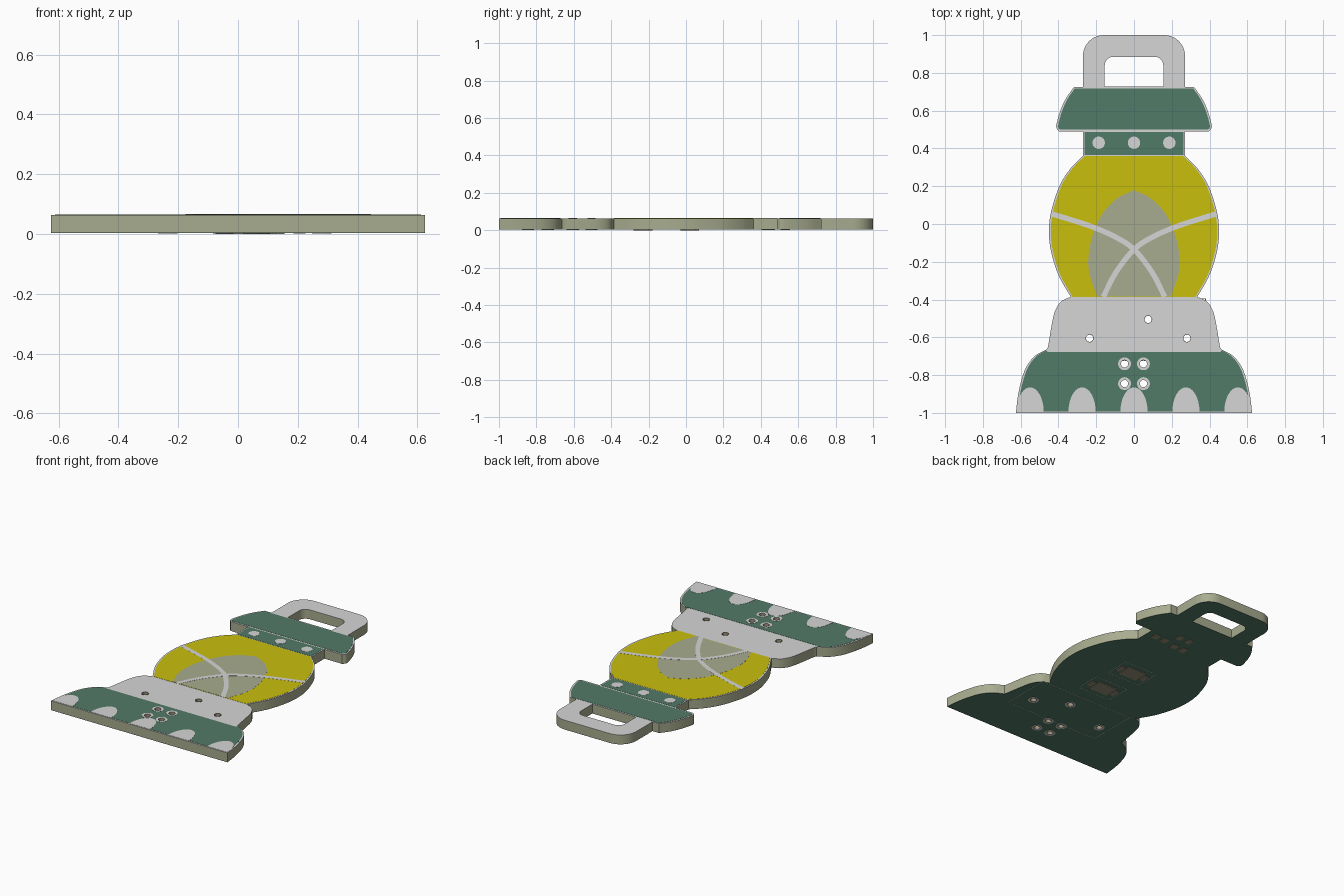
import bpy, bmesh, math
from mathutils import Vector

if "Cube" in bpy.data.objects:
    bpy.data.objects.remove(bpy.data.objects["Cube"])


def material(name, srgb):
    lin = [c / 12.92 if c <= 0.04045 else ((c + 0.055) / 1.055) ** 2.4 for c in srgb]
    m = bpy.data.materials.new(name)
    m.diffuse_color = (*lin, 1)
    m.use_nodes = True
    m.node_tree.nodes["Principled BSDF"].inputs["Base Color"].default_value = m.diffuse_color
    return m


SILK = material("light grey", (0.84, 0.84, 0.84))
GREEN = material("mask green", (0.32, 0.48, 0.41))
YELLOW = material("yellow", (0.79, 0.75, 0.05))
BARE = material("bare board", (0.66, 0.675, 0.56))
COPPER = material("tinned pad", (0.60, 0.57, 0.48))


def spline(pts, n=8):
    """Smooth curve through the points."""
    p = [Vector(q) for q in pts]
    p = [2 * p[0] - p[1]] + p + [2 * p[-1] - p[-2]]
    out = []
    for a, b, c, d in zip(p, p[1:], p[2:], p[3:]):
        for i in range(n):
            t = i / n
            v = 0.5 * (2 * b + (c - a) * t + (2 * a - 5 * b + 4 * c - d) * t * t
                       + (3 * b - a - 3 * c + d) * t ** 3)
            out.append(tuple(v))
    return out + [tuple(pts[-1])]


def mirror(half):
    return half + [(-x, y) for x, y in reversed(half)]


def ellipse(x, y, rx, ry=None, a0=0, a1=360, n=32):
    ry = ry or rx
    k = n if a1 - a0 == 360 else n + 1
    ang = [math.radians(a0 + (a1 - a0) * i / n) for i in range(k)]
    return [(x + rx * math.cos(a), y + ry * math.sin(a)) for a in ang]


def corner(x, y, r):
    """Rounded top right corner."""
    return ellipse(x - r, y - r, r, a0=0, a1=90, n=10)


def rect(x, y, w, h):
    return [(x - w / 2, y - h / 2), (x + w / 2, y - h / 2),
            (x + w / 2, y + h / 2), (x - w / 2, y + h / 2)]


def plate(name, loops, z0, z1, mat, smooth=False):
    """Extrude a flat outline (first loop) with holes (other loops)."""
    bm = bmesh.new()
    for loop in loops:
        pts = [p for i, p in enumerate(loop) if math.dist(p, loop[i - 1]) > 1e-5]
        vs = [bm.verts.new((x, y, z0)) for x, y in pts]
        for i, v in enumerate(vs):
            bm.edges.new((vs[i - 1], v))
    bmesh.ops.triangle_fill(bm, use_beauty=True, edges=bm.edges[:], normal=(0, 0, 1))
    ext = bmesh.ops.extrude_face_region(bm, geom=bm.faces[:], use_keep_orig=True)
    top = [g for g in ext["geom"] if isinstance(g, bmesh.types.BMVert)]
    bmesh.ops.translate(bm, verts=top, vec=(0, 0, z1 - z0))
    bmesh.ops.recalc_face_normals(bm, faces=bm.faces[:])
    me = bpy.data.meshes.new(name)
    bm.to_mesh(me)
    bm.free()
    me.materials.append(mat)
    ob = bpy.data.objects.new(name, me)
    bpy.context.collection.objects.link(ob)
    if smooth:
        bpy.ops.object.select_all(action='DESELECT')
        ob.select_set(True)
        bpy.context.view_layer.objects.active = ob
        bpy.ops.object.shade_smooth_by_angle(angle=math.radians(30))
    return ob


# Lantern outline, right half, from the bottom up
foot = spline([(0.625, -1), (0.613, -0.9), (0.588, -0.8), (0.56, -0.74),
               (0.52, -0.695), (0.46, -0.662)])
collar = spline([(0.455, -0.65), (0.435, -0.53), (0.418, -0.46),
                 (0.385, -0.41), (0.335, -0.386)])
globe = spline([(0.335, -0.386), (0.40, -0.27), (0.438, -0.15), (0.45, -0.05),
                (0.44, 0.06), (0.395, 0.2), (0.335, 0.295), (0.27, 0.36)])
cap = [(0.395, 0.49)] + spline([(0.408, 0.503), (0.411, 0.525), (0.39, 0.60),
                                (0.36, 0.665), (0.318, 0.725)])
outline = mirror(foot + collar + globe + [(0.27, 0.49)] + cap
                 + [(0.27, 0.725)] + corner(0.27, 1, 0.11))
window = mirror([(0.155, 0.727)] + corner(0.155, 0.885, 0.045))

pins = [(x, y) for x in (-0.05, 0.05) for y in (-0.74, -0.845)]
mounts = [(0.075, -0.505), (-0.235, -0.605), (0.28, -0.605)]
R = 0.022
pin_holes = [ellipse(x, y, R) for x, y in pins]
holes = pin_holes + [ellipse(x, y, R) for x, y in mounts]

# Board core with its coatings
plate("board_core", [outline, window] + holes, 0.005, 0.063, BARE, True)
plate("top_print", [outline, window] + holes, 0.063, 0.064, SILK)
plate("bottom_mask", [outline, window] + holes, 0.004, 0.005, GREEN)


def inset(pts, d=0.010):
    return [(x - d, y) for x, y in pts]


# Coloured areas on the top
plate("base_green", [mirror([(0.612, -0.992)] + inset(foot[2:-2])
                            + [(0.455, -0.678)])] + pin_holes, 0.064, 0.065, GREEN)
plate("globe_yellow", [mirror(inset(globe))], 0.064, 0.065, YELLOW)
plate("neck_green", [rect(0, 0.427, 0.524, 0.122)], 0.064, 0.065, GREEN)
plate("cap_green", [mirror([(0.388, 0.500)] + inset(cap[2:-1]) + [(0.31, 0.718)])],
      0.064, 0.065, GREEN)
plate("flame_window", [mirror(spline([(0.195, -0.383), (0.232, -0.28), (0.242, -0.19),
                                      (0.222, -0.07), (0.17, 0.05), (0.09, 0.135),
                                      (0, 0.18)]))], 0.065, 0.0655, BARE)

# Crossed guard wires over the globe
wire = [Vector(p) for p in spline([(0.44, 0.055), (0.24, -0.008), (0.10, -0.068),
                                   (0, -0.135), (-0.095, -0.255), (-0.163, -0.386)])]
left, right = [], []
for i, p in enumerate(wire):
    t = (wire[min(i + 1, len(wire) - 1)] - wire[max(i - 1, 0)]).normalized() * 0.014
    left.append((p.x - t.y, p.y + t.x))
    right.append((p.x + t.y, p.y - t.x))
band = left + right[::-1]
for side, s in (("right", 1), ("left", -1)):
    plate("guard_wire_" + side, [[(s * x, y) for x, y in band]],
          0.0655, 0.066 + 0.0003 * s, SILK)

# Neck dots and base scallops
for x in (-0.187, 0, 0.187):
    plate("neck_dot", [ellipse(x, 0.43, 0.033)], 0.065, 0.066, SILK)
for x in (-0.55, -0.275, 0, 0.275, 0.55):
    plate("base_scallop", [ellipse(x, -0.995, 0.072, 0.13, 0, 180)], 0.065, 0.066, SILK)

# Plated holes: barrel and rings
for x, y in pins + mounts:
    bore = ellipse(x, y, 0.019)
    plate("hole_barrel", [ellipse(x, y, R), bore], 0.003, 0.0655, COPPER)
    plate("bottom_ring", [ellipse(x, y, 0.033), bore], 0.0025, 0.004, SILK)
for x, y in pins:
    plate("top_ring", [ellipse(x, y, 0.034), ellipse(x, y, 0.019)], 0.065, 0.066, SILK)


# Underside: printed frames and solder pads
def frame(name, x, y, w, h, t=0.006):
    plate(name, [rect(x, y, w, h), rect(x, y, w - t, h - t)], 0.003, 0.004, SILK)


frame("battery_frame", 0.04, -0.56, 0.68, 0.33)
for cx, cy in ((0.03, 0.02), (0.05, -0.23)):
    frame("chip_frame", cx, cy, 0.24, 0.17)
    plate("chip_pad", [rect(cx, cy, 0.13, 0.10)], 0, 0.004, COPPER)
    for s in (-1, 1):
        plate("chip_side_pad", [rect(cx + s * 0.09, cy, 0.03, 0.06)], 0, 0.004, COPPER)
for cx, cy in ((0.17, 0.45), (0.01, 0.43), (0.05, 0.53)):
    for s in (-1, 1):
        plate("small_pad", [rect(cx + s * 0.035, cy, 0.04, 0.05)], 0.001, 0.004, COPPER)
